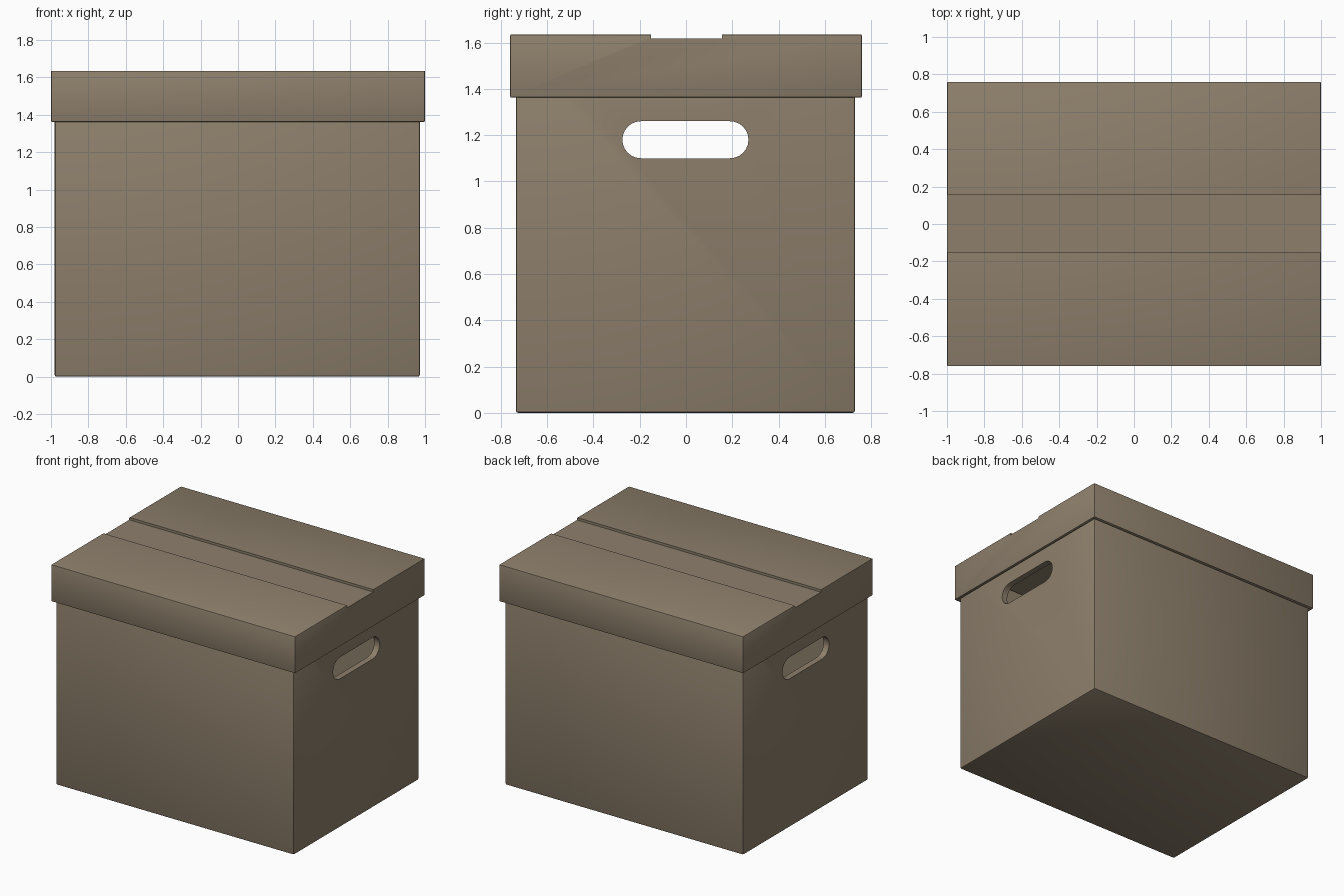
import bpy, bmesh, math
from mathutils import Vector

if "Cube" in bpy.data.objects:
    bpy.data.objects.remove(bpy.data.objects["Cube"])

card = bpy.data.materials.new("brown_cardboard")
card.diffuse_color = (0.27, 0.215, 0.15, 1)
card.use_nodes = True
card.node_tree.nodes["Principled BSDF"].inputs["Base Color"].default_value = card.diffuse_color


def make_object(name, bm):
    bmesh.ops.recalc_face_normals(bm, faces=bm.faces)
    me = bpy.data.meshes.new(name)
    bm.to_mesh(me)
    bm.free()
    me.materials.append(card)
    ob = bpy.data.objects.new(name, me)
    bpy.context.collection.objects.link(ob)
    return ob


def box(name, lo, hi, bevel=0.0):
    lo, hi = Vector(lo), Vector(hi)
    bm = bmesh.new()
    bmesh.ops.create_cube(bm, size=1)
    for v in bm.verts:
        v.co = Vector(((lo[i] + hi[i]) / 2 + v.co[i] * (hi[i] - lo[i]) for i in range(3)))
    if bevel:
        bmesh.ops.bevel(bm, geom=bm.edges[:], offset=bevel, segments=2,
                        profile=0.5, affect='EDGES')
    return make_object(name, bm)


def slot(name, y0, y1, z0, z1, half_len, steps=12):
    # stadium outline extruded along x
    r, zc = (z1 - z0) / 2, (z0 + z1) / 2
    bm = bmesh.new()
    vs = []
    for cy, start in ((y1 - r, -math.pi / 2), (y0 + r, math.pi / 2)):
        for i in range(steps + 1):
            a = start + math.pi * i / steps
            vs.append(bm.verts.new((-half_len, cy + r * math.cos(a), zc + r * math.sin(a))))
    f = bm.faces.new(vs)
    ext = bmesh.ops.extrude_face_region(bm, geom=[f])
    for v in ext['geom']:
        if isinstance(v, bmesh.types.BMVert):
            v.co.x = half_len
    return make_object(name, bm)


def cut(target, cutter):
    m = target.modifiers.new("cut", 'BOOLEAN')
    m.operation = 'DIFFERENCE'
    m.solver = 'EXACT'
    m.object = cutter
    bpy.context.view_layer.objects.active = target
    bpy.ops.object.modifier_apply(modifier=m.name)
    bpy.data.objects.remove(cutter)


# Box body: hollow, open at the top, handle slots through both ends
body = box("box_body", (-0.98, -0.735, 0), (0.972, 0.73, 1.58), 0.01)
cut(body, box("body_cavity", (-0.935, -0.69, 0.04), (0.927, 0.685, 1.8)))
cut(body, slot("handle_cutter", -0.275, 0.27, 1.10, 1.26, 1.3))

# Lid: shallow tray over the body, with a shallow channel between its top flaps
lid = box("lid", (-1.0, -0.76, 1.362), (1.0, 0.76, 1.635), 0.006)
cut(lid, box("lid_cavity", (-0.985, -0.742, 1.2), (0.98, 0.738, 1.59)))
cut(lid, box("channel_cutter", (-1.2, -0.152, 1.617), (1.2, 0.155, 1.8)))

for ob in (body, lid):
    bpy.ops.object.select_all(action='DESELECT')
    ob.select_set(True)
    bpy.context.view_layer.objects.active = ob
    bpy.ops.object.shade_smooth_by_angle(angle=math.radians(30))
